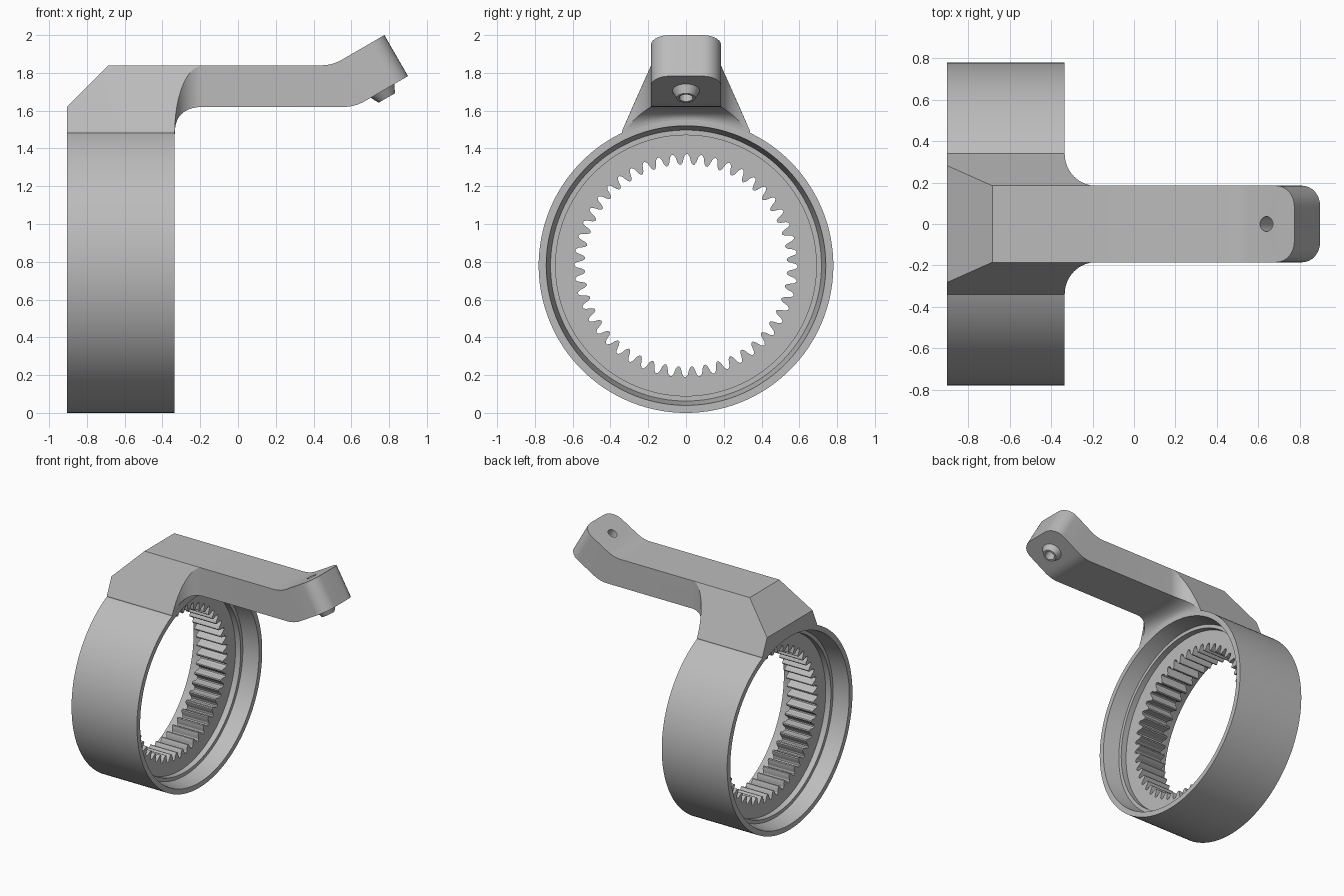
import bpy, bmesh, math
from math import sin, cos, sqrt, pi, radians
from mathutils import Vector, Matrix

cube = bpy.data.objects.get("Cube")
if cube:
    bpy.data.objects.remove(cube, do_unlink=True)

grey = bpy.data.materials.new("plain grey")
grey.use_nodes = True
grey.diffuse_color = (0.5, 0.5, 0.5, 1)
grey.node_tree.nodes["Principled BSDF"].inputs["Base Color"].default_value = (0.5, 0.5, 0.5, 1)


def skin(name, loops, closed):
    """Bridge equal-length point loops; close as a ring or cap the ends."""
    bm = bmesh.new()
    rows = [[bm.verts.new(p) for p in loop] for loop in loops]
    n = len(rows[0])
    pairs = list(zip(rows, rows[1:]))
    if closed:
        pairs.append((rows[-1], rows[0]))
    else:
        bm.faces.new(rows[0])
        bm.faces.new(rows[-1])
    for a, b in pairs:
        for i in range(n):
            j = (i + 1) % n
            bm.faces.new((a[i], a[j], b[j], b[i]))
    bmesh.ops.recalc_face_normals(bm, faces=bm.faces)
    mesh = bpy.data.meshes.new(name)
    bm.to_mesh(mesh)
    bm.free()
    ob = bpy.data.objects.new(name, mesh)
    bpy.context.collection.objects.link(ob)
    mesh.materials.append(grey)
    return ob


def activate(ob):
    bpy.ops.object.select_all(action='DESELECT')
    ob.select_set(True)
    bpy.context.view_layer.objects.active = ob


def smooth(ob):
    activate(ob)
    bpy.ops.object.shade_smooth_by_angle(angle=radians(20))


# Ring with an internal gear, lathed round the x axis
TEETH, STEPS = 48, 8
CX, CZ, R = -0.62, 0.78, 0.78
ROOT, TIP = 0.59, 0.535
tooth = [ROOT, ROOT, ROOT - 0.012, TIP + 0.012, TIP, TIP, TIP + 0.012, ROOT - 0.012]
half = [(0.285, R), (0.285, 0.74), (0.16, 0.717), (0.16, 0.69), (0.115, 0.69), (0.115, None)]
profile = half + [(-d, r) for d, r in reversed(half)]
loops = []
for d, r in profile:
    loop = []
    for i in range(TEETH * STEPS):
        a = 2 * pi * i / (TEETH * STEPS)
        rad = tooth[i % STEPS] if r is None else r
        loop.append((CX + d, rad * sin(a), CZ + rad * cos(a)))
    loops.append(loop)
smooth(skin("gear_ring", loops, True))

# Bracket and arm, lofted through cross-sections along x
TOP, UNDER, W, WB = 1.84, 1.62, 0.185, 0.34
sections = []


def arc(y):
    return CZ + sqrt(0.772 ** 2 - y * y)


def section(top, mid, xb, wb, base):
    """top and mid are (x, z, half width); base gives the underside height."""
    pts = [(top[0], -top[2], top[1]), (top[0], top[2], top[1]), (mid[0], mid[2], mid[1])]
    for i in range(13):
        y = wb * (1 - i / 6)
        pts.append((xb, y, base(y)))
    pts.append((mid[0], -mid[2], mid[1]))
    sections.append(pts)


def plain(top, bottom, w):
    mid = ((top[0] + bottom[0]) / 2, (top[1] + bottom[1]) / 2, w)
    section((*top, w), mid, bottom[0], w, lambda y: bottom[1])


# Chamfered outer end
section((-0.905, 1.62, 0.283), (-0.905, 1.49, WB), -0.905, WB, arc)
section((-0.685, TOP, W), (-0.685, 1.49, WB), -0.685, WB, arc)
# Concave fillet from bracket to arm
for i in range(12):
    a = pi / 2 * i / 12
    x, w, s = -0.185 - 0.15 * cos(a), WB - (WB - W) * sin(a), sin(a)
    z = TOP - 0.35 * (w - W) / (WB - W)
    section((x, TOP, W), (x, z, w), x, w, lambda y: arc(y) * (1 - s) + UNDER * s)
plain((-0.185, TOP), (-0.185, UNDER), W)
# Rounded bend
tilt = radians(30)
for i in range(7):
    a = tilt * i / 6
    plain((0.44 + 0.22 * sin(a), TOP + 0.22 * (1 - cos(a))),
          (0.56 + 0.22 * sin(a), UNDER + 0.22 * (1 - cos(a))), W)
# Raised tip with rounded corners
along = Vector((cos(tilt), sin(tilt)))
end_top, end_low, CORNER = Vector((0.775, 2.0)), Vector((0.9, 1.783)), 0.1
for i in range(9):
    a = pi / 2 * i / 8
    back = along * CORNER * (1 - sin(a))
    plain(tuple(end_top - back), tuple(end_low - back), W - CORNER * (1 - cos(a)))
arm = skin("bracket_arm", sections, False)

# Through hole square to the raised tip
down = Vector((0.5, 0, -0.866)).normalized()
seat = Vector((0.765, 0, 1.706))
turn = down.to_track_quat('Z', 'Y').to_matrix().to_4x4()
bpy.ops.mesh.primitive_cylinder_add(vertices=32, radius=0.036, depth=0.8)
cutter = bpy.context.object
cutter.name = "hole_cutter"
cutter.hide_render = True
cutter.matrix_world = Matrix.Translation(seat) @ turn
cutter.data.materials.append(grey)
bpy.context.view_layer.update()
mod = arm.modifiers.new("hole", 'BOOLEAN')
mod.operation, mod.solver, mod.object = 'DIFFERENCE', 'EXACT', cutter
activate(arm)
bpy.ops.object.modifier_apply(modifier="hole")
bpy.data.objects.remove(cutter, do_unlink=True)
smooth(arm)

# Tapered boss under the hole
boss_profile = [(-0.005, 0.036), (-0.005, 0.073), (0.0, 0.073), (0.045, 0.05), (0.045, 0.036)]
place = Matrix.Translation(seat) @ turn
loops = [[place @ Vector((r * cos(2 * pi * i / 32), r * sin(2 * pi * i / 32), h))
          for i in range(32)] for h, r in boss_profile]
smooth(skin("hole_boss", loops, True))
